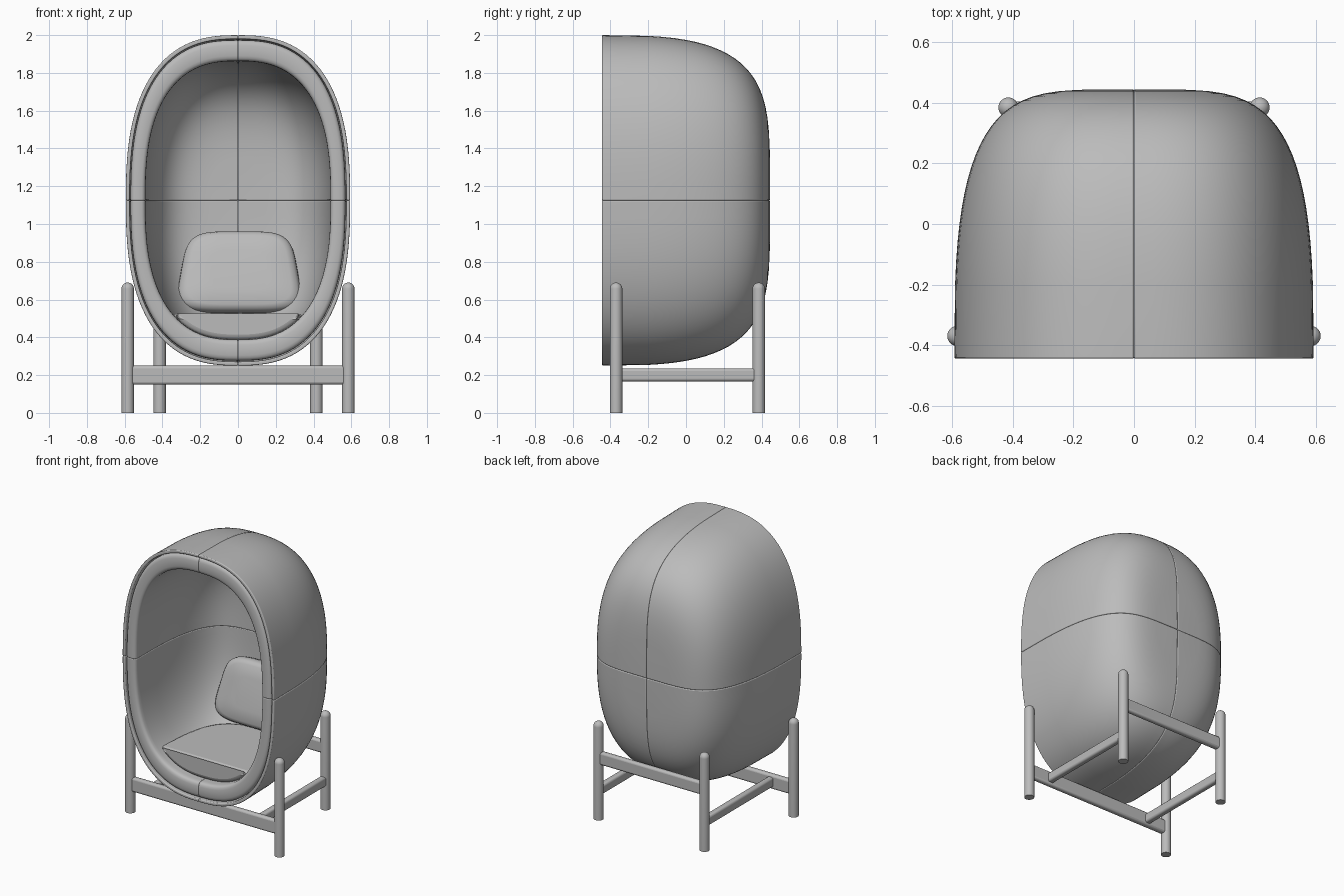
import bpy, bmesh, math
from mathutils import Matrix, Vector

cube = bpy.data.objects.get("Cube")
if cube:
    bpy.data.objects.remove(cube)

grey = bpy.data.materials.new("soft_grey")
grey.use_nodes = True
GREY = (0.5, 0.5, 0.5, 1)
grey.diffuse_color = GREY
grey.node_tree.nodes["Principled BSDF"].inputs["Base Color"].default_value = GREY

MID = 1.125      # height of the pod centre
POWER = 2.58     # squareness of the pod outline
FRONT, LENGTH = -0.445, 0.89


def finish(bm, name, location=(0, 0, 0), bevel=0, mirror=None, angle=40):
    bmesh.ops.remove_doubles(bm, verts=bm.verts, dist=1e-5)
    bmesh.ops.recalc_face_normals(bm, faces=bm.faces)
    mesh = bpy.data.meshes.new(name)
    bm.to_mesh(mesh)
    bm.free()
    mesh.materials.append(grey)
    obj = bpy.data.objects.new(name, mesh)
    obj.location = location
    bpy.context.collection.objects.link(obj)
    if bevel:
        mod = obj.modifiers.new("soft_edges", 'BEVEL')
        mod.width, mod.segments = bevel, 3
        mod.limit_method, mod.angle_limit = 'ANGLE', math.radians(50)
        mod.use_clamp_overlap = False
    if mirror:
        mod = obj.modifiers.new("mirror", 'MIRROR')
        mod.use_axis = mirror
        mod.use_mirror_merge = False
    for o in bpy.context.selected_objects:
        o.select_set(False)
    bpy.context.view_layer.objects.active = obj
    obj.select_set(True)
    bpy.ops.object.shade_smooth_by_angle(angle=math.radians(angle))
    return obj


def curve_point(hx, hz, t, power):
    c, s = math.cos(t), math.sin(t)
    e = 2 / power
    return (math.copysign(abs(c) ** e, c) * hx, math.copysign(abs(s) ** e, s) * hz)


def loft(rings, angles, power=POWER, closed=False):
    """Skin of rings (y, half width, half height) over the given angles."""
    bm = bmesh.new()
    grid = []
    for y, hx, hz in rings:
        row = []
        for t in angles:
            x, z = curve_point(hx, hz, t, power)
            row.append(bm.verts.new((x, y, z)))
        grid.append(row)
    n = len(angles)
    for a, b in zip(grid, grid[1:]):
        for i in range(n if closed else n - 1):
            j = (i + 1) % n
            bm.faces.new((a[i], a[j], b[j], b[i]))
    return bm, grid


def quarter_pod(name, rings, bevel):
    # one upholstered quarter, mirrored so the seams run between the pieces
    steps = 28
    bm, grid = loft(rings, [math.pi / 2 * i / steps for i in range(steps + 1)])
    for side in (0, -1):
        bm.faces.new([row[side] for row in grid])
    return finish(bm, name, (0, 0, MID), bevel, (True, False, True))


# Pod profile: depth, half width, half height
STEPS = 22
OUTER = [(FRONT, .594, .875)]
for k in range(2, STEPS):
    a = math.pi / 2 * k / STEPS
    r = math.cos(a) ** .45
    OUTER.append((FRONT + LENGTH * math.sin(a) ** .66, .594 * r, .875 * r))
OUTER.append((FRONT + LENGTH, 0, 0))


def inside(ring, wide, tall, back):
    y, hx, hz = ring
    f = (y - FRONT) / LENGTH
    return (FRONT + f * (back - FRONT), hx * wide, hz * tall)


# Thin outer shell
lining = [inside(r, .965, .976, .415) for r in OUTER]
quarter_pod("outer_shell", OUTER[::-1] + lining, 0.006)

# Padded liner with a rounded front rim
pad_out = [inside(r, .958, .971, .41) for r in OUTER[1:]]
cavity = [inside(r, .825, .842, .34) for r in OUTER[1:]]
rim = []
for k in range(11):
    a = math.pi * k / 10
    u = (1 - math.copysign(abs(math.cos(a)) ** .6, math.cos(a))) / 2
    rim.append((-0.405 - 0.04 * math.sin(a) ** .6, .569 - .079 * u, .849 - .112 * u))
quarter_pod("padded_liner", pad_out[::-1] + rim + cavity, 0.005)

FULL = [math.tau * i / 96 for i in range(96)]

# Seat cushion: lower slice of the cavity
bowl = [inside(r, .83, .846, .342) for r in OUTER]
bowl[0] = (-0.385, bowl[0][1], bowl[0][2])
bowl = [bowl[0]] + [r for r in bowl if r[0] > -0.33]
bm, grid = loft(bowl, FULL, closed=True)
bm.faces.new(grid[0])
bmesh.ops.remove_doubles(bm, verts=bm.verts, dist=1e-5)
bmesh.ops.bisect_plane(bm, geom=bm.verts[:] + bm.edges[:] + bm.faces[:],
                       plane_co=(0, 0, 0.525 - MID), plane_no=(0, 0, 1), clear_outer=True)
bmesh.ops.holes_fill(bm, edges=[e for e in bm.edges if e.is_boundary])
finish(bm, "seat_cushion", (0, 0, MID), 0.03)

# Back cushion: rounded, tapered pillow leaning on the back
DEPTH = 0.055
pillow = [(-DEPTH - .008, .5, .5), (-DEPTH, .85, .85), (-DEPTH * .8, .94, .94), (-DEPTH * .4, .99, .99)]
pillow += [(0, 1, 1)] + [(-y, w, h) for y, w, h in pillow[::-1]]
bm, grid = loft([(y, w * .31, h * .22) for y, w, h in pillow], FULL, power=4.5, closed=True)
bm.faces.new(grid[0])
bm.faces.new(grid[-1])
for v in bm.verts:
    v.co.x *= 1 - 0.55 * v.co.z
bmesh.ops.rotate(bm, verts=bm.verts, matrix=Matrix.Rotation(math.radians(-14), 3, 'X'))
finish(bm, "back_cushion", (0.007, 0.245, 0.744))


# Legs with domed tops
def leg(name, x, y, radius=0.033, height=0.69):
    bm = bmesh.new()
    profile = [(0, 0), (radius, 0)]
    for k in range(9):
        a = math.pi / 2 * k / 8
        profile.append((radius * math.cos(a), height - radius * (1 - math.sin(a))))
    verts = [bm.verts.new((r, 0, z)) for r, z in profile]
    edges = [bm.edges.new(p) for p in zip(verts, verts[1:])]
    bmesh.ops.spin(bm, geom=verts + edges, cent=(0, 0, 0), axis=(0, 0, 1),
                   angle=math.tau, steps=32)
    finish(bm, name, (x, y, 0))


FRONT_X, FRONT_Y, BACK_X, BACK_Y = 0.584, -0.37, 0.415, 0.385
for side, s in (("left", 1), ("right", -1)):
    leg("front_leg_" + side, s * FRONT_X, FRONT_Y)
    leg("back_leg_" + side, s * BACK_X, BACK_Y)


# Rounded rails joining the legs
def rail(name, low, high):
    low, high = Vector(low), Vector(high)
    bm = bmesh.new()
    bmesh.ops.create_cube(bm, size=1)
    bmesh.ops.scale(bm, verts=bm.verts, vec=high - low)
    finish(bm, name, (low + high) / 2, 0.014)


rail("front_rail", (-FRONT_X, FRONT_Y - .02, .15), (FRONT_X, FRONT_Y + .02, .25))
rail("back_rail", (-BACK_X, BACK_Y - .02, .39), (BACK_X, BACK_Y + .02, .48))
for side, s in (("left", 1), ("right", -1)):
    x = s * BACK_X
    rail("side_rail_" + side, (x - .022, FRONT_Y, .167), (x + .022, BACK_Y, .235))
